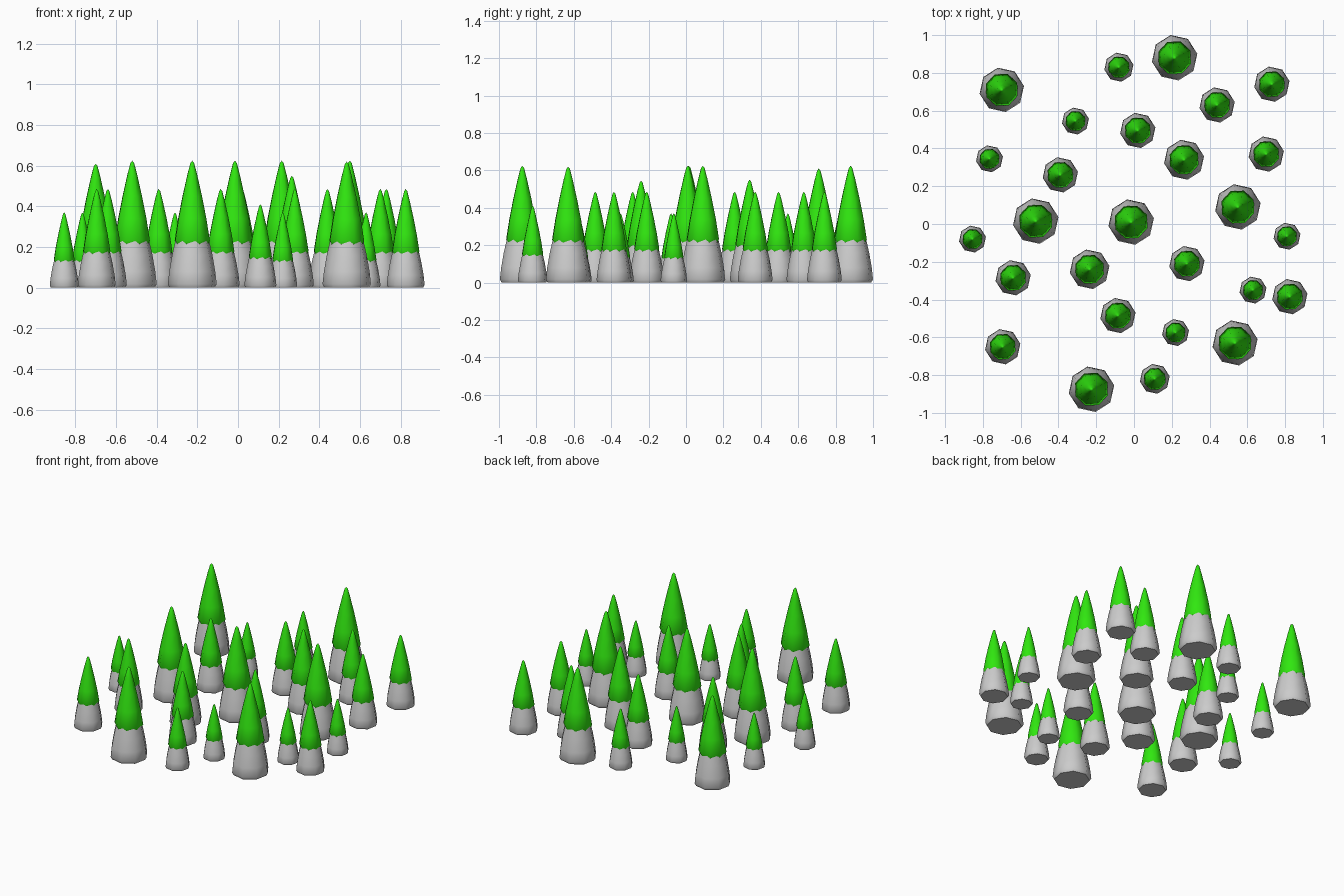
import bpy, bmesh, math

if "Cube" in bpy.data.objects:
    bpy.data.objects.remove(bpy.data.objects["Cube"])

SIDES = 8

# Tree spots: x, y, total height
TREES = [
    (-0.70, 0.71, 0.61), (-0.08, 0.83, 0.40), (0.215, 0.88, 0.625),
    (0.73, 0.74, 0.485), (0.44, 0.63, 0.485), (-0.31, 0.545, 0.37),
    (0.02, 0.495, 0.485), (-0.765, 0.345, 0.37), (-0.39, 0.26, 0.485),
    (0.265, 0.34, 0.55), (0.70, 0.37, 0.485), (-0.52, 0.015, 0.625),
    (-0.015, 0.01, 0.625), (0.55, 0.09, 0.625), (0.81, -0.065, 0.37),
    (-0.855, -0.08, 0.37), (-0.64, -0.285, 0.485), (-0.235, -0.24, 0.545),
    (0.28, -0.21, 0.485), (0.63, -0.35, 0.37), (0.825, -0.385, 0.485),
    (-0.085, -0.485, 0.485), (0.22, -0.575, 0.37), (-0.695, -0.65, 0.485),
    (0.535, -0.63, 0.62), (-0.225, -0.875, 0.625), (0.11, -0.82, 0.41),
]

# Profiles (radius, z) for a tree 0.625 tall
TRUNK = [(0.112, 0.0), (0.122, 0.018), (0.115, 0.08), (0.101, 0.16), (0.080, 0.25)]
FOLIAGE = [(0.076, 0.205), (0.092, 0.232), (0.074, 0.34), (0.051, 0.45),
           (0.026, 0.555), (0.010, 0.613), (0.0, 0.625)]


def lathe(name, profile, turn):
    """Eight-sided turned shape with closed ends, smooth sides, sharp rims."""
    bm = bmesh.new()
    rings = []
    for r, z in profile:
        if r == 0:
            rings.append([bm.verts.new((0, 0, z))] * SIDES)
            continue
        rings.append([bm.verts.new((r * math.cos(turn + i * math.tau / SIDES),
                                    r * math.sin(turn + i * math.tau / SIDES), z))
                      for i in range(SIDES)])
    for lo, hi in zip(rings, rings[1:]):
        for i in range(SIDES):
            j = (i + 1) % SIDES
            quad = [lo[i], lo[j], hi[j], hi[i]]
            bm.faces.new(list(dict.fromkeys(quad))).smooth = True
    bm.faces.new(rings[0][::-1])
    if profile[-1][0] > 0:
        bm.faces.new(rings[-1])
    bmesh.ops.recalc_face_normals(bm, faces=bm.faces)
    mesh = bpy.data.meshes.new(name)
    bm.to_mesh(mesh)
    bm.free()
    return mesh


trunk_mesh = lathe("trunk", TRUNK, math.radians(10))
foliage_mesh = lathe("foliage", FOLIAGE, math.radians(25))

green = bpy.data.materials.new("leaf_green")
green.diffuse_color = (0.03, 0.8, 0.005, 1)
green.use_nodes = True
green.node_tree.nodes["Principled BSDF"].inputs["Base Color"].default_value = green.diffuse_color
foliage_mesh.materials.append(green)

# Plant the grove: every tree is a scaled copy of the same two parts
for n, (x, y, height) in enumerate(TREES, 1):
    for part, mesh in (("trunk", trunk_mesh), ("foliage", foliage_mesh)):
        ob = bpy.data.objects.new(f"{part}_{n:02d}", mesh)
        ob.location = (x, y, 0)
        ob.scale = [height / 0.625] * 3
        bpy.context.collection.objects.link(ob)
